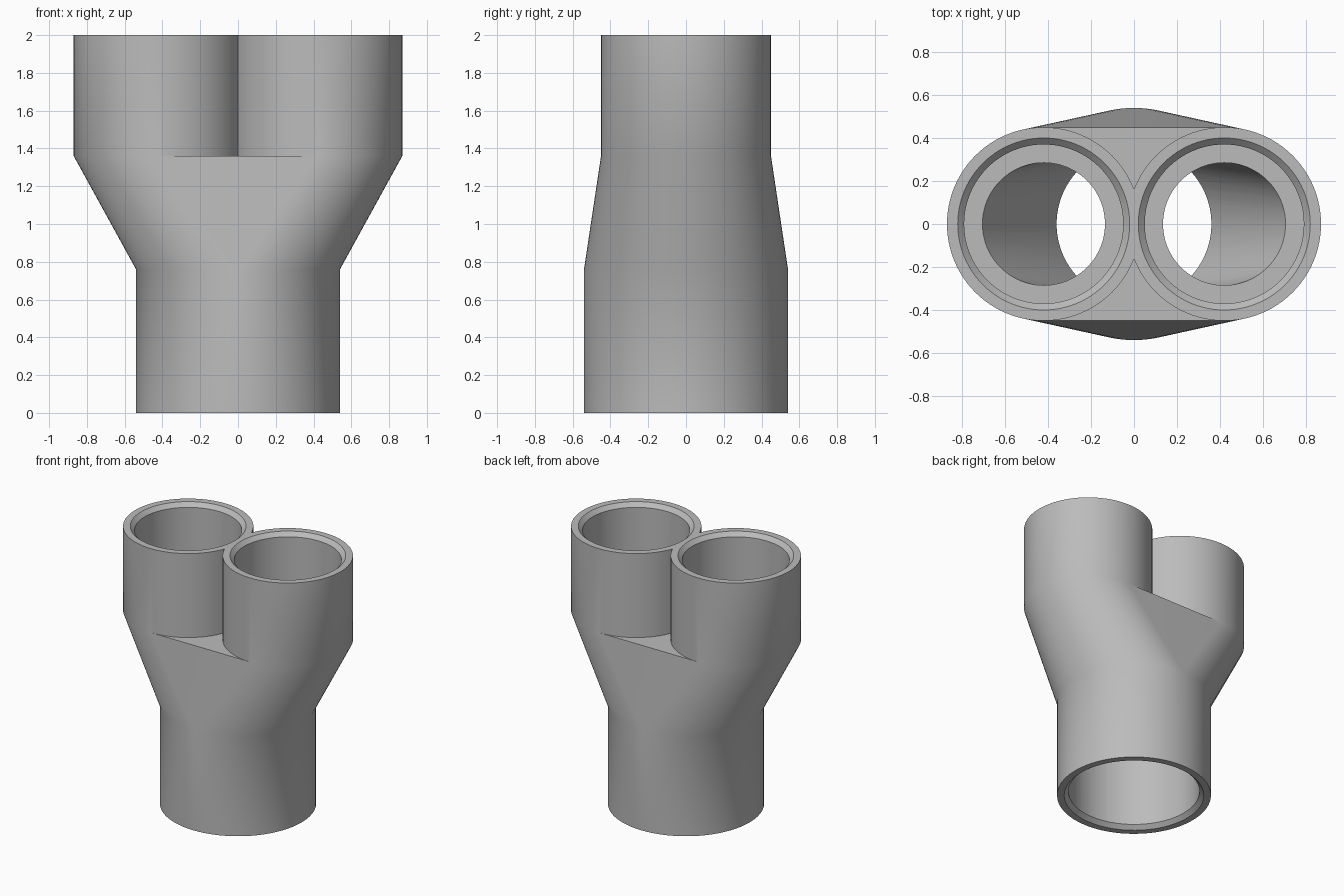
import bpy, bmesh, math

SEGMENTS = 96
TUBE_X, TUBE_R, BASE_R = 0.42, 0.45, 0.54   # outer sizes
SHOULDER, FORK, TOP = 0.76, 1.36, 2.0       # main heights

cube = bpy.data.objects.get("Cube")
if cube:
    bpy.data.objects.remove(cube, do_unlink=True)

grey = bpy.data.materials.new("light_grey_plastic")
grey.use_nodes = True
colour = (0.50, 0.50, 0.50, 1)
grey.diffuse_color = colour
grey.node_tree.nodes["Principled BSDF"].inputs["Base Color"].default_value = colour


def hull(name, *rings):
    """Convex solid around horizontal circles given as (x, z, radius)."""
    bm = bmesh.new()
    for x, z, r in rings:
        for i in range(SEGMENTS):
            a = math.tau * i / SEGMENTS
            bm.verts.new((x + r * math.cos(a), r * math.sin(a), z))
    found = bmesh.ops.convex_hull(bm, input=bm.verts[:])
    spare = {v for v in found["geom_interior"] + found["geom_unused"]
             if isinstance(v, bmesh.types.BMVert)}
    bmesh.ops.delete(bm, geom=list(spare), context="VERTS")
    bmesh.ops.dissolve_limit(bm, angle_limit=0.002, verts=bm.verts[:], edges=bm.edges[:])
    bmesh.ops.recalc_face_normals(bm, faces=bm.faces[:])
    mesh = bpy.data.meshes.new(name)
    bm.to_mesh(mesh)
    bm.free()
    mesh.materials.append(grey)
    obj = bpy.data.objects.new(name, mesh)
    bpy.context.collection.objects.link(obj)
    return obj


def combine(target, other, operation):
    """Apply a boolean and discard the helper solid."""
    mod = target.modifiers.new(operation, "BOOLEAN")
    mod.operation, mod.object, mod.solver = operation, other, "EXACT"
    bpy.ops.object.select_all(action="DESELECT")
    bpy.context.view_layer.objects.active = target
    target.select_set(True)
    bpy.ops.object.modifier_apply(modifier=mod.name)
    bpy.data.objects.remove(other, do_unlink=True)


def socket(x, mouth, floor, r):
    """Cutters for a straight socket with a chamfered mouth."""
    out = 1 if mouth > floor else -1
    yield hull("socket_cutter", (x, floor, r), (x, mouth + out * 0.1, r))
    yield hull("chamfer_cutter", (x, mouth - out * 0.05, r - 0.02),
               (x, mouth + out * 0.05, r + 0.08))


def passage(side):
    """Slanted bore from the base socket to one tube, overrunning both ends."""
    rings = []
    for t in (-0.05, 1.05):
        rings.append((side * TUBE_X * t, SHOULDER + (FORK - SHOULDER) * t, 0.36 - 0.075 * t))
    return hull("passage_cutter", *rings)


# Outer body: flared transition, base pipe and twin tubes
body = hull("y_pipe_body", (0, SHOULDER, BASE_R), (-TUBE_X, FORK, TUBE_R), (TUBE_X, FORK, TUBE_R))
combine(body, hull("base_pipe", (0, 0, BASE_R), (0, SHOULDER, BASE_R)), "UNION")
for side in (-1, 1):
    x = side * TUBE_X
    combine(body, hull("upper_tube", (x, FORK, TUBE_R), (x, TOP, TUBE_R)), "UNION")

# Hollow inside: sockets, then the two slanted passages
for cutter in socket(0, 0, SHOULDER, 0.46):
    combine(body, cutter, "DIFFERENCE")
for side in (-1, 1):
    for cutter in socket(side * TUBE_X, TOP, FORK, 0.37):
        combine(body, cutter, "DIFFERENCE")
for side in (-1, 1):
    combine(body, passage(side), "DIFFERENCE")

bpy.ops.object.select_all(action="DESELECT")
bpy.context.view_layer.objects.active = body
body.select_set(True)
bpy.ops.object.shade_smooth_by_angle(angle=math.radians(30))
